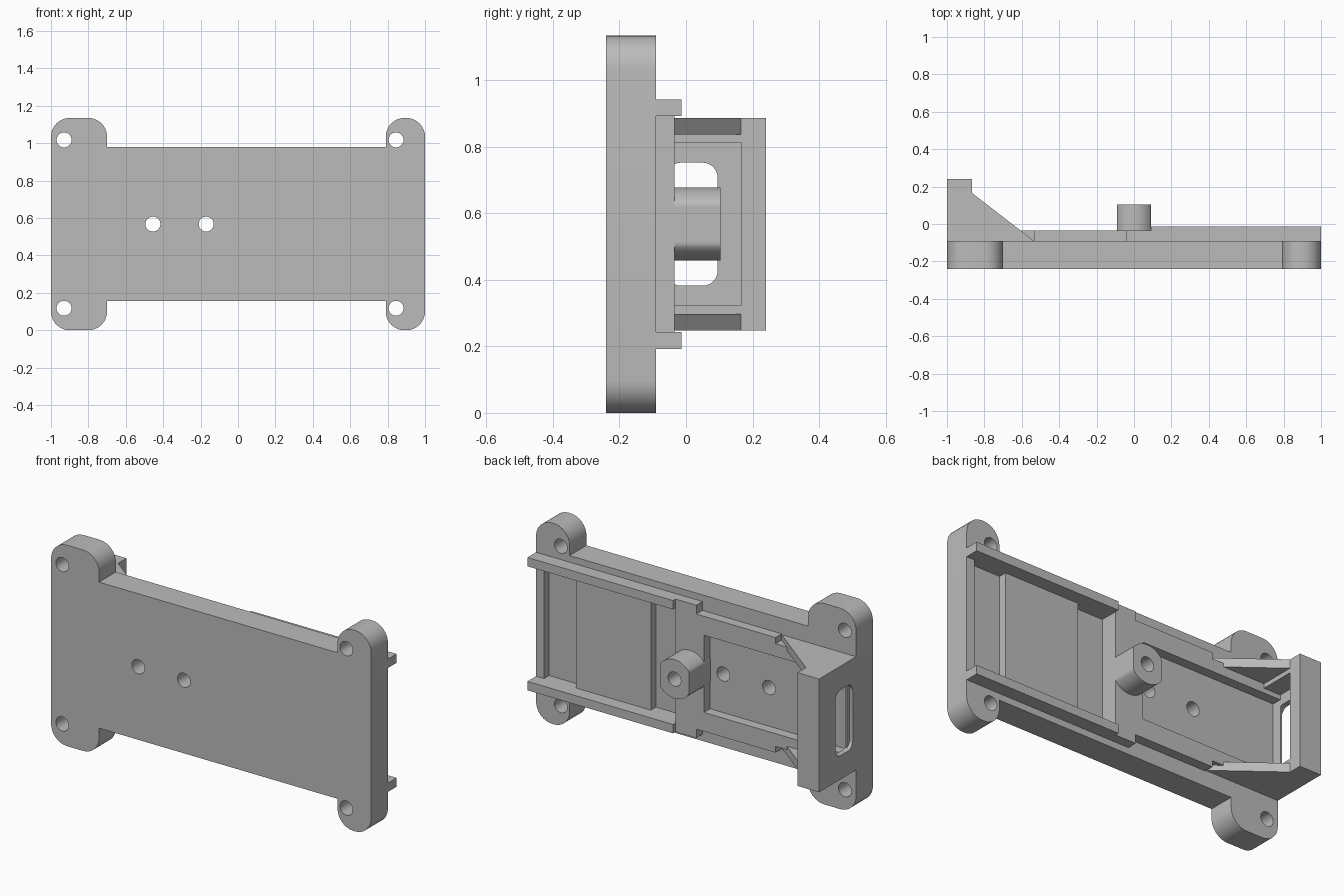
import bpy, bmesh, math
from mathutils import Vector

cube = bpy.data.objects.get("Cube")
if cube:
    bpy.data.objects.remove(cube, do_unlink=True)

grey = bpy.data.materials.new("plain_grey")
grey.use_nodes = True
colour = (0.5, 0.5, 0.5, 1)
grey.diffuse_color = colour
grey.node_tree.nodes["Principled BSDF"].inputs["Base Color"].default_value = colour

MID = 0.5675      # height of the mirror line
FACE = -0.09      # back face of the base plate
STEP = -0.035     # back face of the raised platform


def prism(name, pts, axis, lo, hi):
    """Extrude a 2D outline along an axis; the other two axes keep x, y, z order."""
    def place(p, d):
        c = list(p)
        c.insert("xyz".index(axis), d)
        return Vector(c)
    bm = bmesh.new()
    low = [bm.verts.new(place(p, lo)) for p in pts]
    high = [bm.verts.new(place(p, hi)) for p in pts]
    bm.faces.new(low)
    bm.faces.new(high[::-1])
    for i in range(len(pts)):
        j = (i + 1) % len(pts)
        bm.faces.new((low[i], high[i], high[j], low[j]))
    bmesh.ops.recalc_face_normals(bm, faces=bm.faces)
    mesh = bpy.data.meshes.new(name)
    bm.to_mesh(mesh)
    bm.free()
    mesh.materials.append(grey)
    obj = bpy.data.objects.new(name, mesh)
    bpy.context.collection.objects.link(obj)
    return obj


def box(name, x0, x1, y0, y1, z0, z1):
    return prism(name, [(x0, y0), (x1, y0), (x1, y1), (x0, y1)], "z", z0, z1)


def disc(cx, cz, r, n=40):
    return [(cx + r * math.cos(math.tau * i / n), cz + r * math.sin(math.tau * i / n))
            for i in range(n)]


def rounded(corners, n=8):
    """Outline from (u, v, radius) right-angle corners."""
    out = []
    for i, (u, v, r) in enumerate(corners):
        p = Vector((u, v))
        if not r:
            out.append((u, v))
            continue
        a = (Vector(corners[i - 1][:2]) - p).normalized()
        b = (Vector(corners[(i + 1) % len(corners)][:2]) - p).normalized()
        for k in range(n + 1):
            t = math.pi / 2 * k / n
            out.append(tuple(p + r * (a * (1 - math.sin(t)) + b * (1 - math.cos(t)))))
    return out


def cut(obj, cutters):
    bpy.context.view_layer.objects.active = obj
    for c in cutters:
        c.hide_render = True
        mod = obj.modifiers.new("cut", "BOOLEAN")
        mod.operation, mod.solver, mod.object = "DIFFERENCE", "EXACT", c
        bpy.ops.object.modifier_apply(modifier=mod.name)
        bpy.data.objects.remove(c, do_unlink=True)


# Base plate with four rounded ears
R = 0.1
half = [(-1, 0, R), (-0.7, 0, R), (-0.7, 0.155, 0),
        (0.79, 0.155, 0), (0.79, 0, R), (1, 0, R)]
outline = half + [(x, 2 * MID - z, r) for x, z, r in reversed(half)]
plate = prism("base_plate", rounded(outline), "y", -0.24, FACE)
holes = [(x, z) for x in (-0.93, 0.845) for z in (MID - 0.45, MID + 0.45)]
holes += [(-0.455, MID), (-0.17, MID)]
cutters = [prism("hole_cutter", disc(x, z, 0.04), "y", -0.5, 0.5) for x, z in holes]
# Sunken channels on both sides of the pad
for x0, x1 in ((0.09, 0.283), (0.75, 0.95)):
    cutters.append(box("channel_cutter", x0, x1, -0.135, 0.1, MID - 0.325, MID + 0.325))
cut(plate, cutters)

# Raised platform with a pocket
wide, mid, slim = 0.375, 0.325, 0.29
side = [(0.09, wide), (-0.04, wide), (-0.04, mid), (-0.535, mid), (-0.535, slim), (-0.98, slim)]
shape = [(x, MID + w) for x, w in side] + [(x, MID - w) for x, w in reversed(side)]
platform = prism("platform", shape, "y", FACE, STEP)
cut(platform, [box("pocket_cutter", -0.97, -0.088, -0.2, 0.2, MID - 0.218, MID + 0.218)])

# Boss with two flats and a blind hole
boss_outline = [(max(-0.09, min(0.09, x)), z) for x, z in disc(0, MID, 0.11, 64)]
boss = prism("boss", boss_outline, "y", FACE, 0.103)
cut(boss, [prism("boss_hole_cutter", disc(0, MID, 0.04), "y", -0.05, 0.5)])

# End bracket, hollow on the inside, with a rounded window
bracket = box("end_bracket", -1, -0.865, FACE, 0.24, MID - 0.32, MID + 0.32)
window = [(-0.06, MID - 0.185, 0.045), (0.095, MID - 0.185, 0.045),
          (0.095, MID + 0.185, 0.045), (-0.06, MID + 0.185, 0.045)]
cut(bracket, [
    box("recess_cutter", -0.97, -0.5, -0.2, 0.165, MID - 0.245, MID + 0.245),
    prism("window_cutter", rounded(window), "x", -1.2, -0.8)])

# Rails and gussets, mirrored about the middle height
for s, label in ((1, "upper"), (-1, "lower")):
    z0, z1 = sorted((MID + s * 0.325, MID + s * 0.375))
    box(label + "_rail", 0.09, 1, FACE, -0.013, z0, z1)
    z0, z1 = sorted((MID + s * 0.27, MID + s * 0.32))
    prism(label + "_gusset", [(-0.865, FACE), (-0.535, FACE), (-0.865, 0.165)], "z", z0, z1)

# Smooth the round walls, keep the edges sharp
for obj in (plate, boss, bracket):
    bpy.ops.object.select_all(action="DESELECT")
    obj.select_set(True)
    bpy.context.view_layer.objects.active = obj
    bpy.ops.object.shade_smooth_by_angle(angle=math.radians(30))
